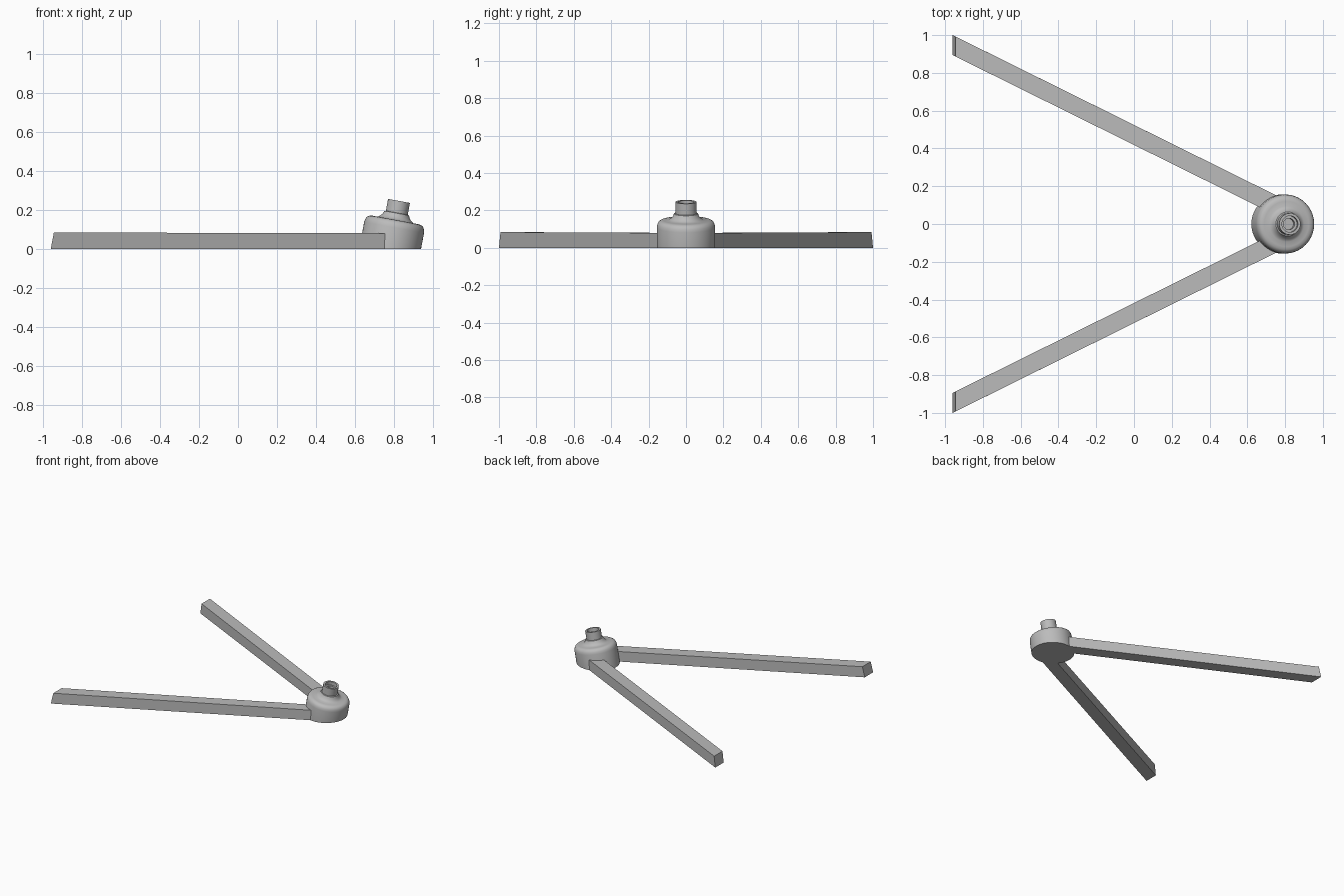
import bpy, bmesh, math
from mathutils import Matrix, Vector

cube = bpy.data.objects.get("Cube")
if cube:
    bpy.data.objects.remove(cube, do_unlink=True)

grey = bpy.data.materials.new("plain grey")
grey.use_nodes = True
grey.diffuse_color = (0.5, 0.5, 0.5, 1)
grey.node_tree.nodes["Principled BSDF"].inputs["Base Color"].default_value = (0.5, 0.5, 0.5, 1)


def finish(name, bm):
    bmesh.ops.recalc_face_normals(bm, faces=bm.faces)
    mesh = bpy.data.meshes.new(name)
    bm.to_mesh(mesh)
    bm.free()
    mesh.materials.append(grey)
    obj = bpy.data.objects.new(name, mesh)
    bpy.context.collection.objects.link(obj)
    return obj


# Hub: a turned body with a hollow neck, leaning to +x and cut flat on the ground
profile = [(0, -0.06), (0.156, -0.06), (0.156, 0.112), (0.153, 0.128), (0.146, 0.141),
           (0.135, 0.148), (0.12, 0.151), (0.094, 0.151), (0.082, 0.158), (0.071, 0.17),
           (0.064, 0.186), (0.057, 0.188), (0.057, 0.25), (0.043, 0.25), (0.043, 0.222),
           (0.03, 0.222), (0.03, 0.19), (0, 0.19)]
bm = bmesh.new()
verts = [bm.verts.new((r, 0, z)) for r, z in profile]
edges = [bm.edges.new(pair) for pair in zip(verts, verts[1:])]
bmesh.ops.spin(bm, geom=verts + edges, cent=(0, 0, 0), axis=(0, 0, 1),
               angle=math.tau, steps=64)
bmesh.ops.remove_doubles(bm, verts=bm.verts, dist=0.0001)
lean = Matrix.Translation((0.78, 0, 0)) @ Matrix.Rotation(math.radians(10.5), 4, "Y")
bm.transform(lean)
cut = bmesh.ops.bisect_plane(bm, geom=bm.verts[:] + bm.edges[:] + bm.faces[:],
                             plane_co=(0, 0, 0), plane_no=(0, 0, -1), clear_outer=True)
rim = [e for e in cut["geom_cut"] if isinstance(e, bmesh.types.BMEdge)]
bmesh.ops.contextual_create(bm, geom=rim)
hub = finish("hub", bm)
bpy.context.view_layer.objects.active = hub
hub.select_set(True)
bpy.ops.object.shade_smooth_by_angle(angle=math.radians(32))
hub.select_set(False)

# Legs: two straight bars spreading from the hub, with leaning outer ends
for name, side in (("left_leg", -1), ("right_leg", 1)):
    bm = bmesh.new()
    base = [bm.verts.new((x, side * y, 0)) for x, y in
            ((-0.96, 1.0), (0.754, 0.151), (0.754, 0.045), (-0.96, 0.894))]
    face = bm.faces.new(base)
    grown = bmesh.ops.extrude_face_region(bm, geom=[face])["geom"]
    for v in grown:
        if isinstance(v, bmesh.types.BMVert):
            v.co.z = 0.084 if v.co.x < 0 else 0.08
            if v.co.x < 0:
                v.co += Vector((0.016, -side * 0.008, 0))
    finish(name, bm)
